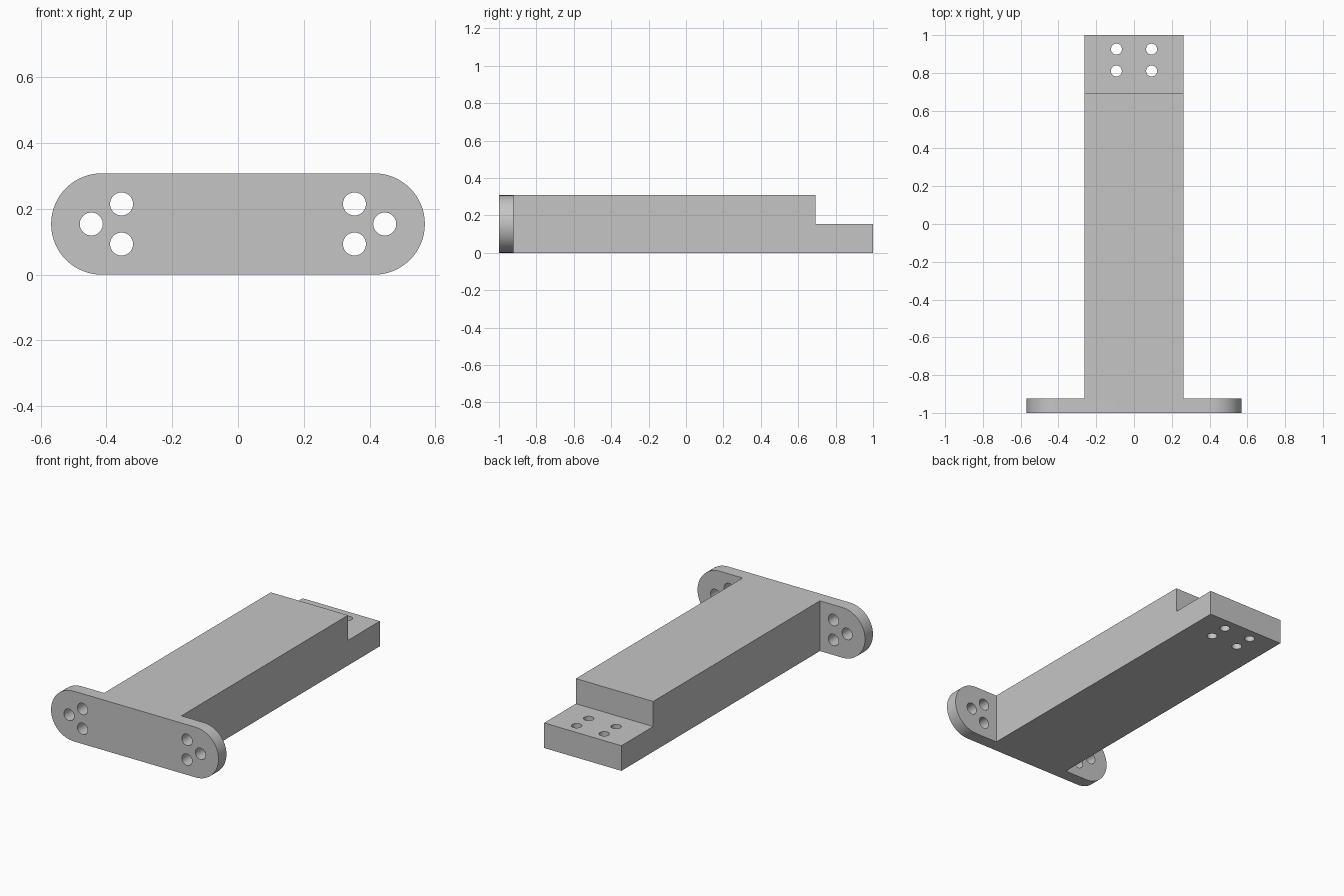
import bpy, bmesh
from math import pi, sin, cos, radians
from mathutils import Matrix

cube = bpy.data.objects.get("Cube")
if cube:
    bpy.data.objects.remove(cube, do_unlink=True)

HEIGHT, TAB_HEIGHT = 0.308, 0.154
PLATE_HALF, BODY_HALF = 0.568, 0.262
FRONT, PLATE_BACK, STEP, BACK = -1.0, -0.923, 0.692, 1.0
MID = HEIGHT / 2

grey = bpy.data.materials.new("plain grey")
grey.use_nodes = True
colour = (0.56, 0.56, 0.56, 1)
grey.diffuse_color = colour
grey.node_tree.nodes["Principled BSDF"].inputs["Base Color"].default_value = colour


def make_object(name, bm):
    bmesh.ops.recalc_face_normals(bm, faces=bm.faces)
    mesh = bpy.data.meshes.new(name)
    bm.to_mesh(mesh)
    bm.free()
    mesh.materials.append(grey)
    obj = bpy.data.objects.new(name, mesh)
    bpy.context.collection.objects.link(obj)
    return obj


def extrude_profile(name, points, offset):
    """Closed outline pushed along an offset into a solid."""
    bm = bmesh.new()
    face = bm.faces.new([bm.verts.new(p) for p in points])
    result = bmesh.ops.extrude_face_region(bm, geom=[face], use_keep_orig=True)
    moved = [g for g in result["geom"] if isinstance(g, bmesh.types.BMVert)]
    bmesh.ops.translate(bm, verts=moved, vec=offset)
    return make_object(name, bm)


def drill(obj, centres, radius, axis):
    """Cut round through holes along an axis."""
    turn = Matrix.Rotation(pi / 2, 4, "X") if axis == "Y" else Matrix.Identity(4)
    bm = bmesh.new()
    for centre in centres:
        bmesh.ops.create_cone(bm, cap_ends=True, segments=40, radius1=radius,
                              radius2=radius, depth=0.5,
                              matrix=Matrix.Translation(centre) @ turn)
    cutter = make_object("hole_cutter", bm)
    cutter.hide_render = True
    mod = obj.modifiers.new("holes", "BOOLEAN")
    mod.operation, mod.solver, mod.object = "DIFFERENCE", "EXACT", cutter
    graph = bpy.context.evaluated_depsgraph_get()
    drilled = bpy.data.meshes.new_from_object(obj.evaluated_get(graph))
    obj.modifiers.clear()
    obj.data = drilled
    bpy.data.objects.remove(cutter, do_unlink=True)


# Mounting plate: a stadium outline with three holes at each end
outline = []
for side, start in ((1, -pi / 2), (-1, pi / 2)):
    for i in range(33):
        a = start + pi * i / 32
        outline.append((side * (PLATE_HALF - MID) + MID * cos(a), FRONT, MID + MID * sin(a)))
plate = extrude_profile("mounting_plate", outline, (0, PLATE_BACK - FRONT, 0))
plate_holes = [(s * x, FRONT, MID + dz) for s in (-1, 1)
               for x, dz in ((0.446, 0), (0.354, 0.061), (0.354, -0.061))]
drill(plate, plate_holes, 0.035, "Y")

# Beam with its stepped-down tab and four holes
side_profile = [(PLATE_BACK, 0), (BACK, 0), (BACK, TAB_HEIGHT),
                (STEP, TAB_HEIGHT), (STEP, HEIGHT), (PLATE_BACK, HEIGHT)]
beam = extrude_profile("stepped_beam", [(-BODY_HALF, y, z) for y, z in side_profile],
                       (2 * BODY_HALF, 0, 0))
drill(beam, [(x, y, 0.1) for x in (-0.093, 0.093) for y in (0.81, 0.926)], 0.029, "Z")

# Smooth curved walls, crisp edges
bpy.ops.object.select_all(action="DESELECT")
for obj in (plate, beam):
    obj.select_set(True)
    bpy.context.view_layer.objects.active = obj
bpy.ops.object.shade_smooth_by_angle(angle=radians(30))
